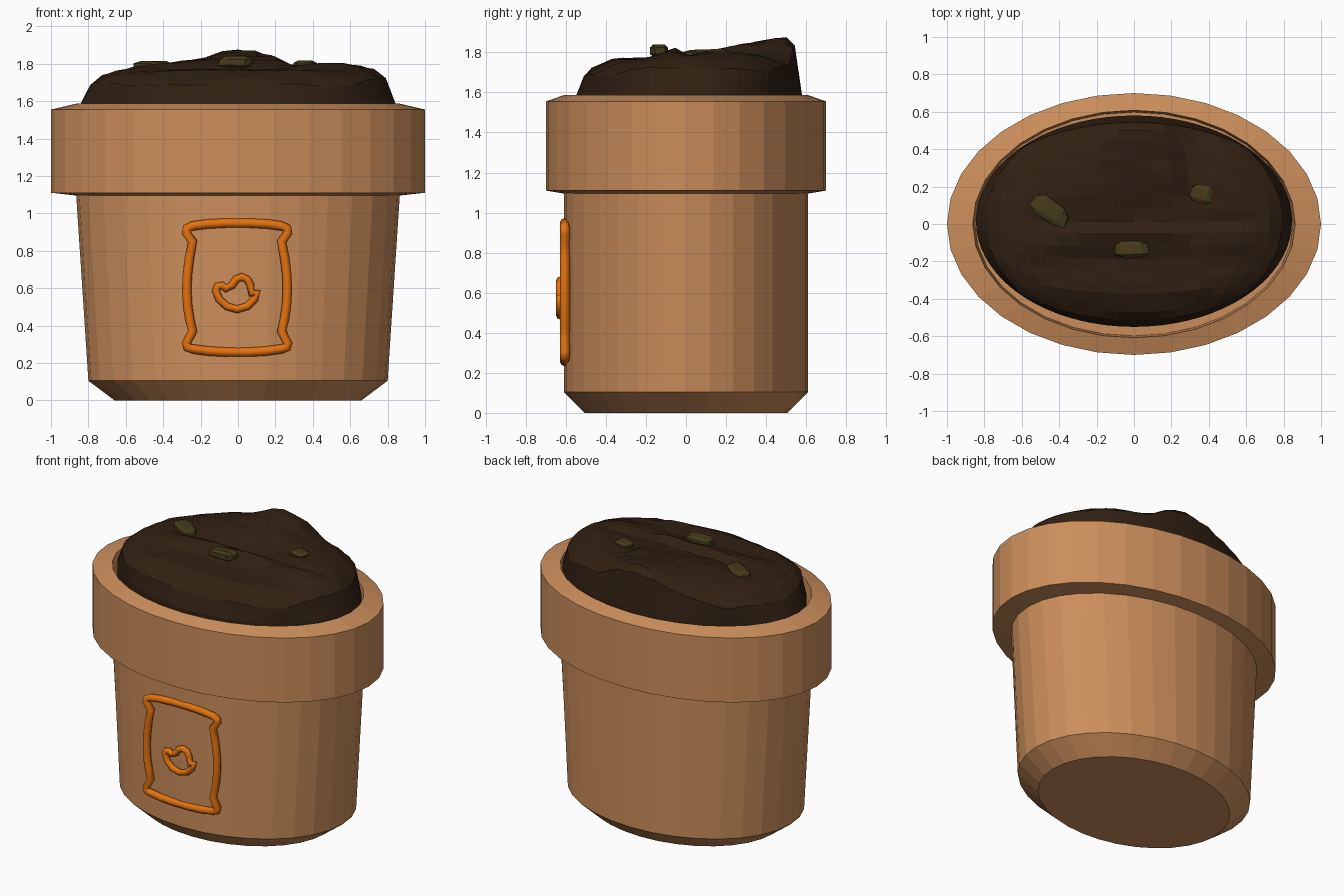
import bpy, bmesh, math, random
from mathutils import Vector

if "Cube" in bpy.data.objects:
    bpy.data.objects.remove(bpy.data.objects["Cube"])

random.seed(4)


def material(name, rgb):
    m = bpy.data.materials.new(name)
    m.diffuse_color = (*rgb, 1)
    m.use_nodes = True
    m.node_tree.nodes["Principled BSDF"].inputs["Base Color"].default_value = m.diffuse_color
    return m


CLAY = material("clay", (0.60, 0.27, 0.105))
SOIL = material("soil", (0.030, 0.014, 0.006))
STONE = material("stone", (0.060, 0.043, 0.010))
ORANGE = material("orange", (0.78, 0.17, 0.005))


def make_object(name, bm, mat):
    bmesh.ops.recalc_face_normals(bm, faces=bm.faces)
    me = bpy.data.meshes.new(name)
    bm.to_mesh(me)
    bm.free()
    me.materials.append(mat)
    ob = bpy.data.objects.new(name, me)
    bpy.context.collection.objects.link(ob)
    return ob


def lerp_table(table, t):
    """Piecewise linear height lookup."""
    if t <= table[0][0]:
        return table[0][1]
    for (a, za), (b, zb) in zip(table, table[1:]):
        if t <= b:
            return za + (zb - za) * (t - a) / (b - a)
    return table[-1][1]


# Pot: oval rings (x radius, y radius, z) from the base up over the rim and inside
def oval_pot(profile, sides=32):
    bm = bmesh.new()
    rings = []
    for rx, ry, z in profile:
        rings.append([bm.verts.new((rx * math.cos(2 * math.pi * i / sides),
                                    ry * math.sin(2 * math.pi * i / sides), z))
                      for i in range(sides)])
    for a, b in zip(rings, rings[1:]):
        for i in range(sides):
            j = (i + 1) % sides
            bm.faces.new((a[i], a[j], b[j], b[i]))
    bm.faces.new(rings[0])
    bm.faces.new(rings[-1])
    return make_object("pot", bm, CLAY)


oval_pot([(0.66, 0.505, 0), (0.80, 0.61, 0.105), (0.865, 0.61, 1.095),
          (1.0, 0.70, 1.11), (1.0, 0.70, 1.555), (0.862, 0.608, 1.587),
          (0.85, 0.598, 1.44)])

# Soil: height is limited by a front profile and a side profile
FRONT = [(-0.84, 1.59), (-0.83, 1.65), (-0.75, 1.73), (-0.69, 1.755), (-0.58, 1.78),
         (-0.45, 1.80), (-0.2, 1.825), (-0.08, 1.87), (0.05, 1.89), (0.12, 1.875),
         (0.3, 1.79), (0.54, 1.81), (0.68, 1.785), (0.75, 1.76), (0.81, 1.71), (0.84, 1.6)]
SIDE = [(-0.545, 1.59), (-0.5, 1.71), (-0.42, 1.745), (-0.36, 1.77), (-0.2, 1.77),
        (-0.05, 1.82), (0.0, 1.78), (0.1, 1.80), (0.25, 1.835), (0.4, 1.86),
        (0.49, 1.885), (0.55, 1.83), (0.58, 1.6)]
RX, RY, CY = 0.845, 0.565, 0.015


def soil_height(x, y):
    dx, dy = x / RX, (y - CY) / RY
    r = min(1, math.hypot(dx, dy))
    diagonal = abs(math.sin(2 * math.atan2(dy, dx)))
    h = min(lerp_table(FRONT, x), lerp_table(SIDE, y)) - 1.58
    return 1.58 + h * (1 - 0.45 * diagonal * r ** 8)


def soil_mound(n=20):
    bm = bmesh.new()

    def warp(i):
        t = 2 * i / n - 1
        return 0.6 * t + 0.4 * math.sin(t * math.pi / 2)

    grid = []
    for i in range(n + 1):
        row = []
        for j in range(n + 1):
            u, v = warp(i), warp(j)
            x = RX * u * math.sqrt(1 - v * v / 2)
            y = CY + RY * v * math.sqrt(1 - u * u / 2)
            if i in (0, n) or j in (0, n):
                z = 1.58
            else:
                z = soil_height(x, y) + random.uniform(-0.006, 0.004)
            row.append(bm.verts.new((x, y, z)))
        grid.append(row)
    for i in range(n):
        for j in range(n):
            bm.faces.new((grid[i][j], grid[i + 1][j], grid[i + 1][j + 1], grid[i][j + 1]))
    # Skirt reaching down inside the rim
    border = [e for e in bm.edges if e.is_boundary]
    out = bmesh.ops.extrude_edge_only(bm, edges=border)["geom"]
    for v in out:
        if isinstance(v, bmesh.types.BMVert):
            v.co.z = 1.44
    return make_object("soil", bm, SOIL)


soil_mound()


# Stones: angular pebbles half sunk in the soil
def pebble(name, x, y, z, size, turn):
    bm = bmesh.new()
    bmesh.ops.create_cube(bm, size=2)
    bmesh.ops.bevel(bm, geom=bm.edges[:], offset=0.45, segments=1, affect='EDGES')
    for v in bm.verts:
        v.co *= random.uniform(0.9, 1.08)
        v.co = Vector((v.co.x * size[0], v.co.y * size[1], v.co.z * size[2]))
    ob = make_object(name, bm, STONE)
    ob.location = (x, y, z)
    ob.rotation_euler = (0, 0, math.radians(turn))


pebble("stone_left", -0.45, 0.07, 1.785, (0.105, 0.055, 0.028), -35)
pebble("stone_front", -0.015, -0.135, 1.808, (0.088, 0.046, 0.030), 3)
pebble("stone_right", 0.36, 0.16, 1.79, (0.058, 0.046, 0.026), -15)


# Emblem: closed round tubes on the front wall
def tube_outline(name, points, y, radius):
    cu = bpy.data.curves.new(name, 'CURVE')
    cu.dimensions = '3D'
    cu.bevel_depth = radius
    cu.bevel_resolution = 2
    sp = cu.splines.new('POLY')
    sp.points.add(len(points) - 1)
    for p, (x, z) in zip(sp.points, points):
        p.co = (x, y, z, 1)
    sp.use_cyclic_u = True
    sp.use_smooth = True
    cu.materials.append(ORANGE)
    ob = bpy.data.objects.new(name, cu)
    bpy.context.collection.objects.link(ob)


half = [(0.06, 0.948), (0.16, 0.943), (0.235, 0.933), (0.268, 0.92), (0.272, 0.895),
        (0.238, 0.85), (0.255, 0.76), (0.266, 0.67), (0.269, 0.59), (0.264, 0.50),
        (0.253, 0.43), (0.238, 0.37), (0.272, 0.305), (0.266, 0.283),
        (0.235, 0.275), (0.16, 0.264), (0.06, 0.258)]
bag = half + [(-x, z) for x, z in reversed(half)]
tube_outline("bag_outline", [(x - 0.005, z) for x, z in bag], -0.605, 0.025)

pile = [(-0.118, 0.585), (-0.10, 0.54), (-0.06, 0.503), (-0.005, 0.487), (0.05, 0.503),
        (0.088, 0.54), (0.104, 0.578), (0.072, 0.572), (0.067, 0.615), (0.05, 0.647),
        (0.02, 0.66), (-0.01, 0.648), (-0.032, 0.615), (-0.065, 0.598),
        (-0.085, 0.615), (-0.11, 0.611)]
tube_outline("pile_outline", pile, -0.628, 0.021)
